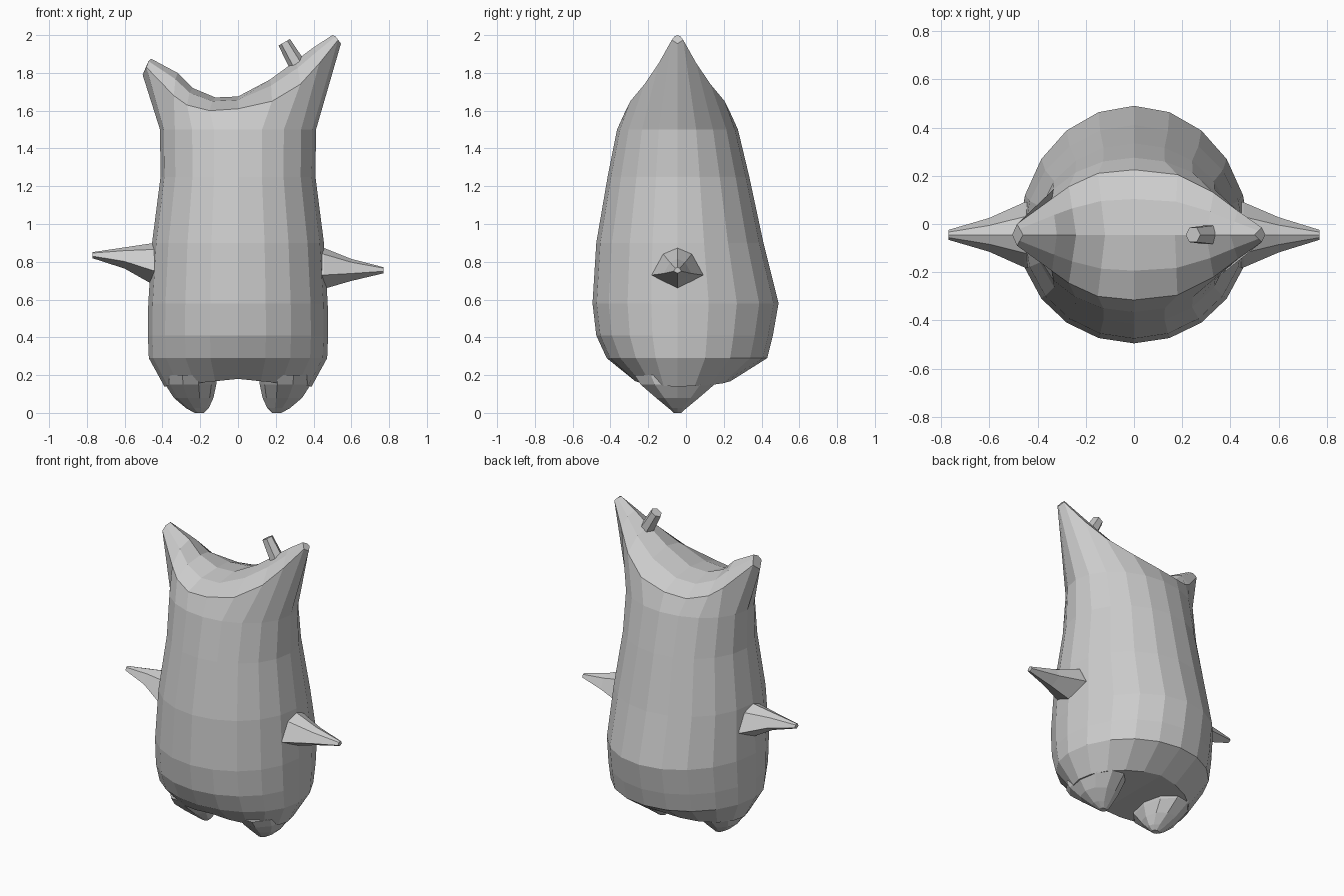
import bpy, bmesh
from math import sin, cos, pi
from mathutils import Vector

if "Cube" in bpy.data.objects:
    bpy.data.objects.remove(bpy.data.objects["Cube"])

CY = -0.045   # depth of the horn / arm / foot line
N = 20        # columns around the body


def finish(bm, name):
    bmesh.ops.recalc_face_normals(bm, faces=bm.faces)
    me = bpy.data.meshes.new(name)
    bm.to_mesh(me)
    bm.free()
    ob = bpy.data.objects.new(name, me)
    bpy.context.collection.objects.link(ob)
    return ob


def bridge(bm, a, b):
    n = len(a)
    for i in range(n):
        bm.faces.new((a[i], a[(i + 1) % n], b[(i + 1) % n], b[i]))


def loft(name, rings):
    bm = bmesh.new()
    vs = [[bm.verts.new(p) for p in r] for r in rings]
    for a, b in zip(vs, vs[1:]):
        bridge(bm, a, b)
    bm.faces.new(vs[0])
    bm.faces.new(vs[-1])
    return finish(bm, name)


# Body: elliptical rings (z, half width, front y, back y)
bm = bmesh.new()
profile = [(0.18, 0.39, -0.28, 0.25), (0.29, 0.472, -0.42, 0.43),
           (0.41, 0.477, -0.475, 0.46), (0.58, 0.475, -0.495, 0.49),
           (0.90, 0.455, -0.475, 0.41), (1.25, 0.41, -0.415, 0.335),
           (1.50, 0.413, -0.365, 0.275)]
rings = []
for j, (z, rx, yf, yb) in enumerate(profile):
    ring = []
    for k in range(N):
        c, s = cos(2 * pi * k / N), sin(2 * pi * k / N)
        y = CY + s * ((yb - CY) if s > 0 else (CY - yf))
        ring.append(bm.verts.new((rx * c, y, z - (0.04 * abs(c) if j == 0 else 0))))
    rings.append(ring)

# Rim rising into the two horns, right tip to left tip (x, half depth, z)
rim = [(0.545, 0, 1.955), (0.53, 0.03, 1.975), (0.43, 0.10, 1.85), (0.33, 0.175, 1.74),
       (0.18, 0.25, 1.65), (0, 0.27, 1.61), (-0.15, 0.255, 1.60), (-0.27, 0.20, 1.63),
       (-0.34, 0.15, 1.68), (-0.485, 0.045, 1.83), (-0.505, 0, 1.79)]
ring = []
for k in range(N):
    x, d, z = rim[min(k, N - k)]
    ring.append(bm.verts.new((x, CY + (d if k <= N // 2 else -d), z)))
rings.append(ring)
for a, b in zip(rings, rings[1:]):
    bridge(bm, a, b)

# Saddle between the horns: strips from back rim over the ridge to front rim
ridge = [(0.50, 2.0), (0.40, 1.935), (0.30, 1.86), (0.17, 1.765), (0, 1.675),
         (-0.12, 1.67), (-0.24, 1.72), (-0.32, 1.80), (-0.46, 1.875)]
strips = []
for k, (x, z) in enumerate(ridge, 1):
    rx, d, rz = rim[k]
    mid = [bm.verts.new((x + (rx - x) * abs(t), CY + d * t, rz + (z - rz) * h))
           for t, h in ((0.55, 0.72), (0, 1), (-0.55, 0.72))]
    strips.append([ring[k]] + mid + [ring[N - k]])
for a, b in zip(strips, strips[1:]):
    for i in range(4):
        bm.faces.new((a[i], a[i + 1], b[i + 1], b[i]))
bm.faces.new(strips[0] + [ring[0]])
bm.faces.new(strips[-1] + [ring[N // 2]])

# Underside
centre = bm.verts.new((0, CY, 0.18))
for i in range(N):
    bm.faces.new((rings[0][i], rings[0][(i + 1) % N], centre))
finish(bm, "body")

# Feet: blunt cones (z, centre x, half width, half depth)
foot = [(0.20, 0.25, 0.14, 0.24), (0.15, 0.25, 0.135, 0.205), (0.08, 0.235, 0.105, 0.12),
        (0.025, 0.215, 0.06, 0.05), (0.0, 0.205, 0.025, 0.02)]
for side, name in ((1, "right_foot"), (-1, "left_foot")):
    loft(name, [[(side * (cx + rx * cos(pi * i / 5)), CY + ry * sin(pi * i / 5), z)
                 for i in range(10)] for z, cx, rx, ry in foot])

# Arms: tapering six-sided spikes (x, centre z, scale)
section = [(0, 0.108), (0.075, 0.075), (0.135, -0.035), (0, -0.108), (-0.135, -0.035), (-0.075, 0.075)]
arms = {"right_arm": (1, [(0.38, 0.765, 1.1), (0.455, 0.765, 1.0), (0.60, 0.757, 0.54), (0.77, 0.755, 0.15)]),
        "left_arm": (-1, [(0.38, 0.785, 1.1), (0.455, 0.79, 1.0), (0.60, 0.82, 0.52), (0.77, 0.835, 0.15)])}
for name, (side, stations) in arms.items():
    loft(name, [[(side * x, CY + y * s, cz + z * s) for y, z in section] for x, cz, s in stations])

# Small knob on the tall horn
p0, p1 = Vector((0.315, CY, 1.84)), Vector((0.245, CY, 1.962))
u = (p1 - p0).normalized().cross(Vector((0, 1, 0)))
loft("horn_knob", [[p + u * r * cos(pi * i / 3) + Vector((0, r * sin(pi * i / 3), 0))
                    for i in range(6)] for p, r in ((p0, 0.045), (p1, 0.035))])
